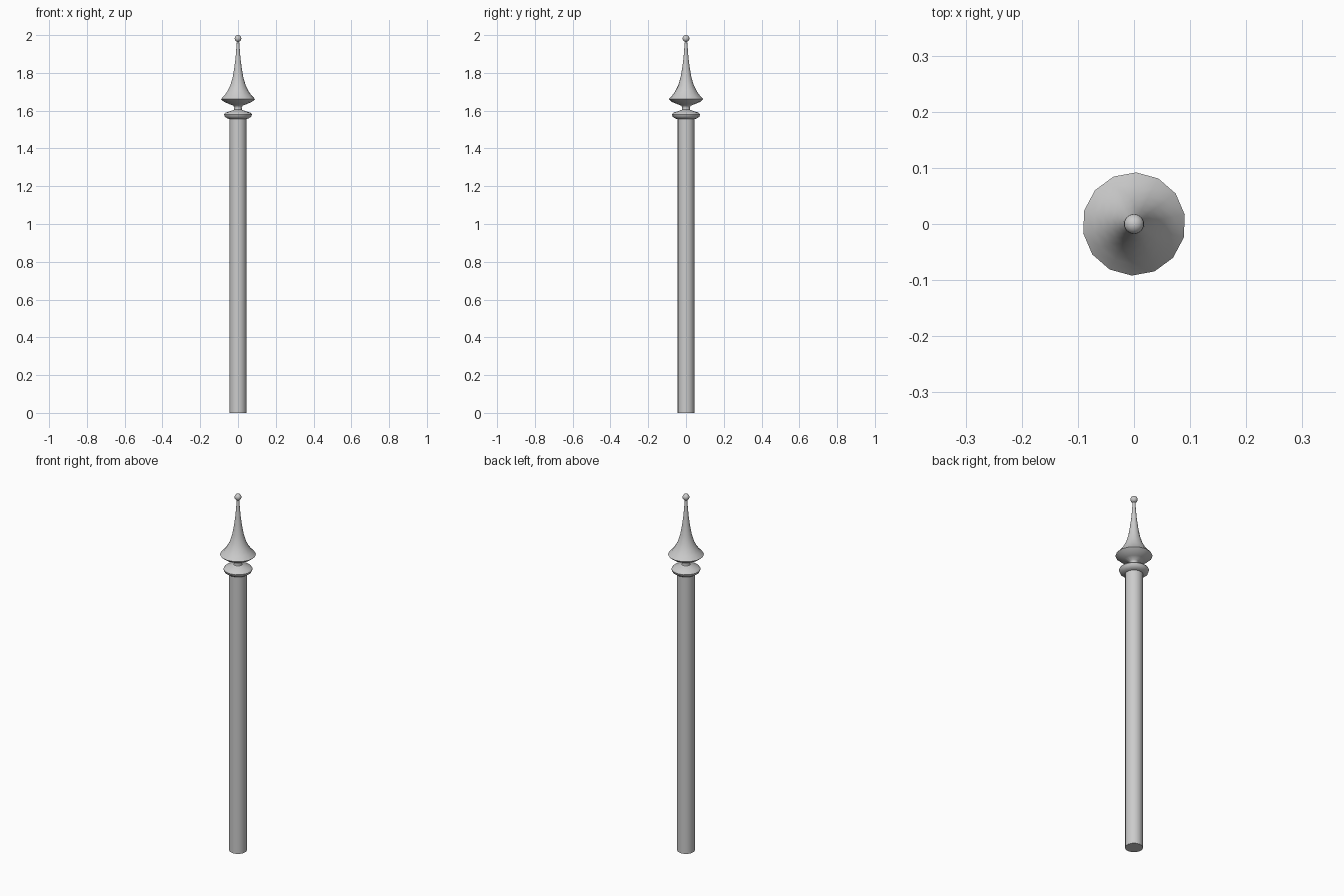
import bpy, bmesh, math

if "Cube" in bpy.data.objects:
    bpy.data.objects.remove(bpy.data.objects["Cube"])

SIDES = 14
PHASE = math.radians(10.5)


def lathe(name, profile, angle=50):
    """Revolve a list of (radius, height) points around z, capping both ends."""
    bm = bmesh.new()
    rings = []
    for r, z in profile:
        rings.append([bm.verts.new((r * math.cos(PHASE + math.tau * i / SIDES),
                                    r * math.sin(PHASE + math.tau * i / SIDES), z))
                      for i in range(SIDES)])
    for a, b in zip(rings, rings[1:]):
        for i in range(SIDES):
            j = (i + 1) % SIDES
            bm.faces.new((a[i], a[j], b[j], b[i]))
    bm.faces.new(rings[0][::-1])
    bm.faces.new(rings[-1])
    mesh = bpy.data.meshes.new(name)
    bm.to_mesh(mesh)
    bm.free()
    obj = bpy.data.objects.new(name, mesh)
    bpy.context.collection.objects.link(obj)
    bpy.ops.object.select_all(action='DESELECT')
    obj.select_set(True)
    bpy.context.view_layer.objects.active = obj
    bpy.ops.object.shade_smooth_by_angle(angle=math.radians(angle))
    return obj


# Straight round post
lathe("post_shaft", [(0.045, 0), (0.045, 1.56)])

# Collar ring, neck and flared spire turned as one piece
lathe("spire_finial", [
    (0.045, 1.555), (0.058, 1.559), (0.071, 1.568), (0.075, 1.58),
    (0.066, 1.590), (0.035, 1.599), (0.022, 1.605), (0.020, 1.615),
    (0.024, 1.626), (0.050, 1.636), (0.076, 1.647), (0.092, 1.661),
    (0.072, 1.682), (0.056, 1.705), (0.041, 1.735), (0.029, 1.775),
    (0.021, 1.82), (0.013, 1.88), (0.006, 1.97)])

# Small ball on the tip
bpy.ops.mesh.primitive_uv_sphere_add(segments=14, ring_count=10, radius=0.018,
                                     location=(0, 0, 1.982))
ball = bpy.context.object
ball.name = "tip_ball"
bpy.ops.object.shade_smooth_by_angle(angle=math.radians(50))
